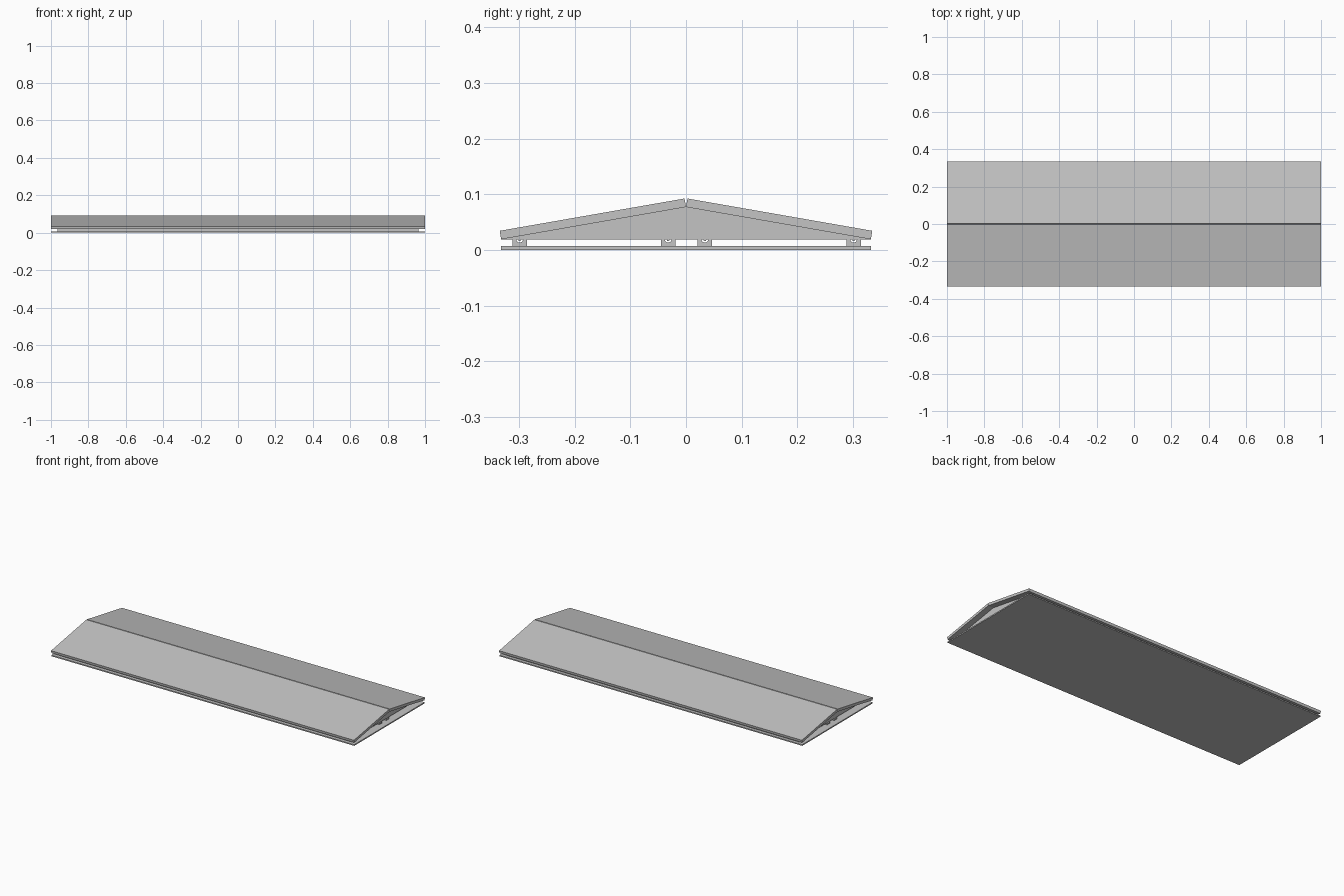
import bpy
import math

cube = bpy.data.objects.get("Cube")
if cube:
    bpy.data.objects.remove(cube, do_unlink=True)

GREY = (0.55, 0.55, 0.55, 1)
mat = bpy.data.materials.new("light grey")
mat.use_nodes = True
mat.diffuse_color = GREY
mat.node_tree.nodes["Principled BSDF"].inputs["Base Color"].default_value = GREY


def extrude_x(name, profile, half_length):
    """Extrude a counter-clockwise (y, z) profile along x."""
    n = len(profile)
    verts = [(x, y, z) for x in (-half_length, half_length) for y, z in profile]
    faces = [tuple(reversed(range(n))), tuple(range(n, 2 * n))]
    faces += [(i, (i + 1) % n, (i + 1) % n + n, i + n) for i in range(n)]
    mesh = bpy.data.meshes.new(name)
    mesh.from_pydata(verts, [], faces)
    mesh.materials.append(mat)
    obj = bpy.data.objects.new(name, mesh)
    bpy.context.collection.objects.link(obj)
    return obj


EAVE_Y, EAVE_Z, RIDGE_Z = 0.332, 0.019, 0.077
PLATE_TOP = 0.007
THICK = 0.0155

# Flat base plate
extrude_x("base_plate", [(-EAVE_Y, 0), (EAVE_Y, 0), (EAVE_Y, PLATE_TOP), (-EAVE_Y, PLATE_TOP)], 1)

# Low triangular core, set back from the ends of the roof panels
extrude_x("gable_core", [(-EAVE_Y, EAVE_Z), (EAVE_Y, EAVE_Z), (0, RIDGE_Z)], 0.965)

# Sloping roof panels, square-cut so a narrow notch opens at the ridge
slope = math.atan2(RIDGE_Z - EAVE_Z, EAVE_Y)
dy, dz = THICK * math.sin(slope), THICK * math.cos(slope)
panel = [(0, RIDGE_Z), (EAVE_Y, EAVE_Z), (EAVE_Y + dy, EAVE_Z + dz), (dy, RIDGE_Z + dz)]
panel.reverse()
extrude_x("roof_panel_back", panel[::-1], 1)
extrude_x("roof_panel_front", [(-y, z) for y, z in panel], 1)

# Grooved rails between plate and roof, each with a slim rod in its groove
GROOVE = 0.006
for i, y0 in enumerate((-0.299, -0.032, 0.034, 0.301)):
    groove = [(y0 + GROOVE * math.cos(a), EAVE_Z - GROOVE * math.sin(a))
              for a in (math.pi * k / 10 for k in range(11))]
    rail = [(y0 - 0.013, PLATE_TOP), (y0 + 0.013, PLATE_TOP), (y0 + 0.013, EAVE_Z)]
    rail += groove + [(y0 - 0.013, EAVE_Z)]
    extrude_x(f"rail_{i + 1}", rail, 0.965)
    rod = [(y0 + 0.0025 * math.cos(a), EAVE_Z - 0.001 + 0.0025 * math.sin(a))
           for a in (math.tau * k / 10 for k in range(10))]
    extrude_x(f"rail_rod_{i + 1}", rod, 0.965)
